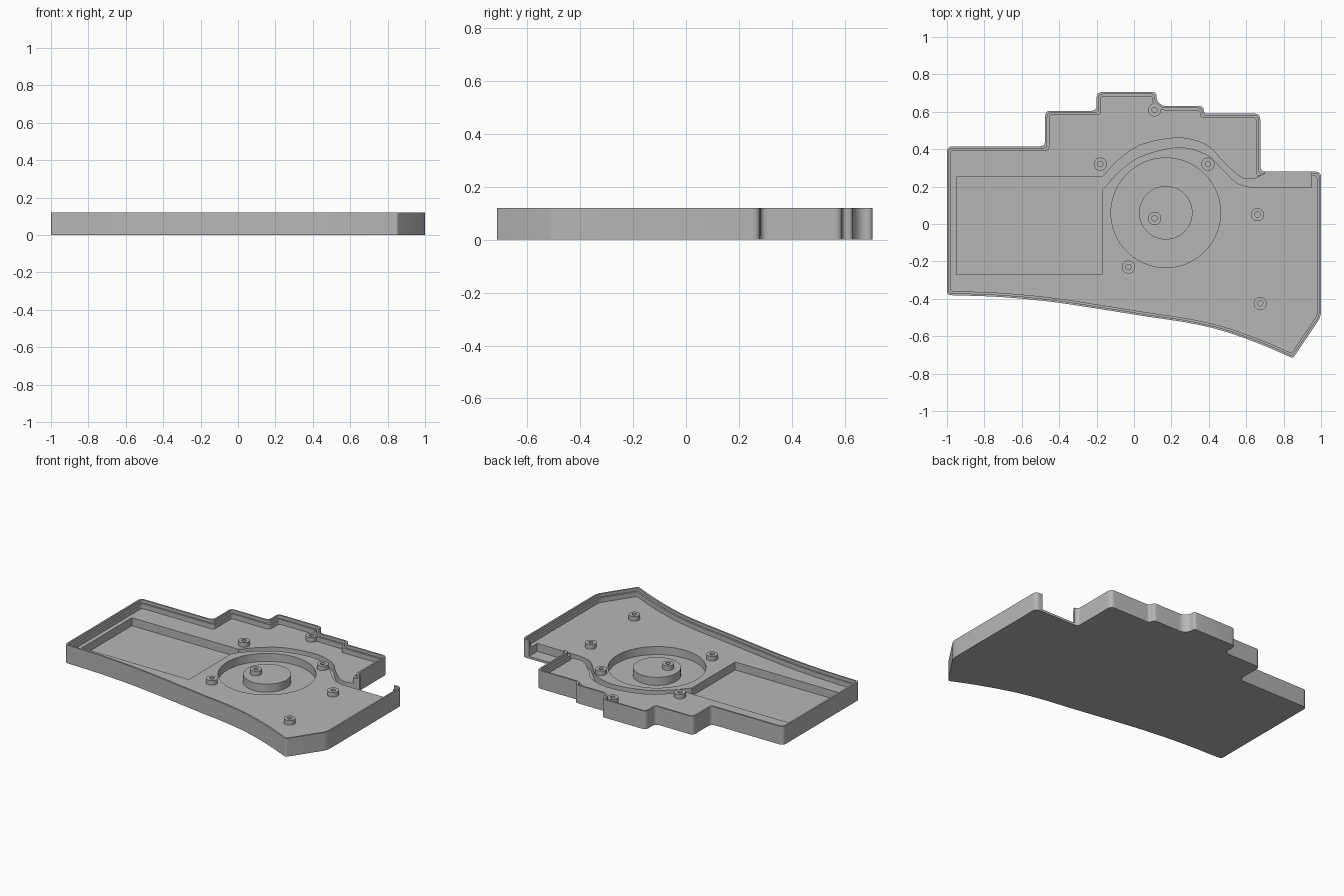
import bpy, bmesh, math
from mathutils import Vector

if "Cube" in bpy.data.objects:
    bpy.data.objects.remove(bpy.data.objects["Cube"])

RIM, LEDGE, FLOOR, POCKET = 0.12, 0.10, 0.068, 0.015

grey = bpy.data.materials.new("plain grey")
grey.use_nodes = True
grey.diffuse_color = (0.47, 0.47, 0.47, 1)
grey.node_tree.nodes["Principled BSDF"].inputs["Base Color"].default_value = grey.diffuse_color


def spline(points, steps=6):
    """Smooth curve passing through the given points."""
    p = [Vector(q) for q in points]
    p = [2 * p[0] - p[1]] + p + [2 * p[-1] - p[-2]]
    out = []
    for a, b, c, d in zip(p, p[1:], p[2:], p[3:]):
        for i in range(steps):
            t = i / steps
            out.append(0.5 * (2 * b + (c - a) * t + (2 * a - 5 * b + 4 * c - d) * t ** 2
                              + (3 * b - a - 3 * c + d) * t ** 3))
    return out + [p[-2]]


def inset(poly, dist):
    """Mitred inward offset of a counter-clockwise polygon."""
    out = []
    for i, v in enumerate(poly):
        a = (v - poly[i - 1]).normalized()
        b = (poly[(i + 1) % len(poly)] - v).normalized()
        na, nb = Vector((-a.y, a.x)), Vector((-b.y, b.x))
        out.append(v + (na + nb) * dist / (1 + na.dot(nb)))
    return out


def rounded(poly, radius, steps=5):
    """Round only the real corners of a polygon."""
    out = []
    for i, v in enumerate(poly):
        a, b = poly[i - 1] - v, poly[(i + 1) % len(poly)] - v
        if a.angle(-b) < math.radians(20):
            out.append(v)
            continue
        t = min(radius, 0.45 * a.length, 0.45 * b.length)
        s, e = v + a.normalized() * t, v + b.normalized() * t
        for k in range(steps + 1):
            u = k / steps
            out.append(s * (1 - u) ** 2 + v * 2 * u * (1 - u) + e * u * u)
    return out


def circle(x, y, r, n=64):
    return [Vector((x + r * math.cos(2 * math.pi * i / n),
                    y + r * math.sin(2 * math.pi * i / n))) for i in range(n)]


def make_object(name, bm):
    bmesh.ops.recalc_face_normals(bm, faces=bm.faces)
    mesh = bpy.data.meshes.new(name)
    bm.to_mesh(mesh)
    bm.free()
    mesh.materials.append(grey)
    obj = bpy.data.objects.new(name, mesh)
    bpy.context.collection.objects.link(obj)
    return obj


def prism(name, poly, z0, z1):
    bm = bmesh.new()
    face = bm.faces.new([bm.verts.new((p.x, p.y, z0)) for p in poly])
    top = bmesh.ops.extrude_face_region(bm, geom=[face])["geom"]
    bmesh.ops.translate(bm, vec=(0, 0, z1 - z0),
                        verts=[g for g in top if isinstance(g, bmesh.types.BMVert)])
    return make_object(name, bm)


def combine(target, other, operation="DIFFERENCE"):
    mod = target.modifiers.new("cut", "BOOLEAN")
    mod.operation, mod.solver, mod.object = operation, "EXACT", other
    graph = bpy.context.evaluated_depsgraph_get()
    mesh = bpy.data.meshes.new_from_object(target.evaluated_get(graph))
    target.modifiers.clear()
    target.data = mesh
    bpy.data.objects.remove(other)


def smooth(obj):
    bpy.ops.object.select_all(action="DESELECT")
    obj.select_set(True)
    bpy.context.view_layer.objects.active = obj
    bpy.ops.object.shade_smooth_by_angle(angle=math.radians(30))


# Stepped outline with a swept front edge
front_edge = spline([(-1, -0.38), (-0.72, -0.39), (-0.45, -0.415), (-0.18, -0.455), (0.07, -0.495),
                     (0.27, -0.525), (0.46, -0.567), (0.67, -0.64), (0.85, -0.718)])
back_steps = [(1, -0.495), (1, 0.28), (0.675, 0.28), (0.675, 0.59), (0.375, 0.59), (0.37, 0.63),
              (0.155, 0.63), (0.12, 0.66), (0.12, 0.705), (-0.2, 0.705), (-0.2, 0.605),
              (-0.475, 0.605), (-0.475, 0.415), (-1, 0.415)]
outline = front_edge + [Vector(p) for p in back_steps]

# Tray: rim, ledge and main floor
tray = prism("case_tray", rounded(outline, 0.03), 0, RIM)
combine(tray, prism("rim_cutter", rounded(inset(outline, 0.011), 0.022), LEDGE, 0.2))
combine(tray, prism("inside_cutter", rounded(inset(outline, 0.022), 0.018), FLOOR, 0.2))

# Rectangular pocket, curved cable channel and opening in the back wall
inner = spline([(-0.17, 0.18), (-0.08, 0.28), (0.045, 0.365), (0.24, 0.41), (0.39, 0.37),
                (0.48, 0.285), (0.55, 0.22), (0.63, 0.195)])
outer = spline([(-0.17, 0.25), (-0.08, 0.345), (0.045, 0.425), (0.24, 0.46), (0.39, 0.42),
                (0.48, 0.33), (0.565, 0.255), (0.63, 0.24), (0.70, 0.268)])
opening = [Vector(p) for p in [(0.95, 0.195), (0.95, 0.4), (0.70, 0.4)]]
pocket = [Vector(p) for p in [(-0.95, 0.25), (-0.95, -0.27), (-0.17, -0.27)]]
combine(tray, prism("channel_cutter", inner + opening + outer[::-1] + pocket, POCKET, 0.2))

# Round pocket with a raised island
combine(tray, prism("round_cutter", circle(0.17, 0.06, 0.293), POCKET, 0.2))
combine(tray, prism("island", circle(0.17, 0.06, 0.143), 0.005, FLOOR), "UNION")
smooth(tray)

# Hollow screw posts
for i, (x, y) in enumerate([(0.11, 0.61), (-0.18, 0.32), (0.395, 0.32), (0.11, 0.03),
                            (0.66, 0.05), (-0.03, -0.23), (0.675, -0.425)]):
    post = prism(f"screw_post_{i + 1}", circle(x, y, 0.035, 32), FLOOR - 0.01, 0.098)
    combine(post, prism("hole_cutter", circle(x, y, 0.014, 24), FLOOR, 0.2))
    smooth(post)
